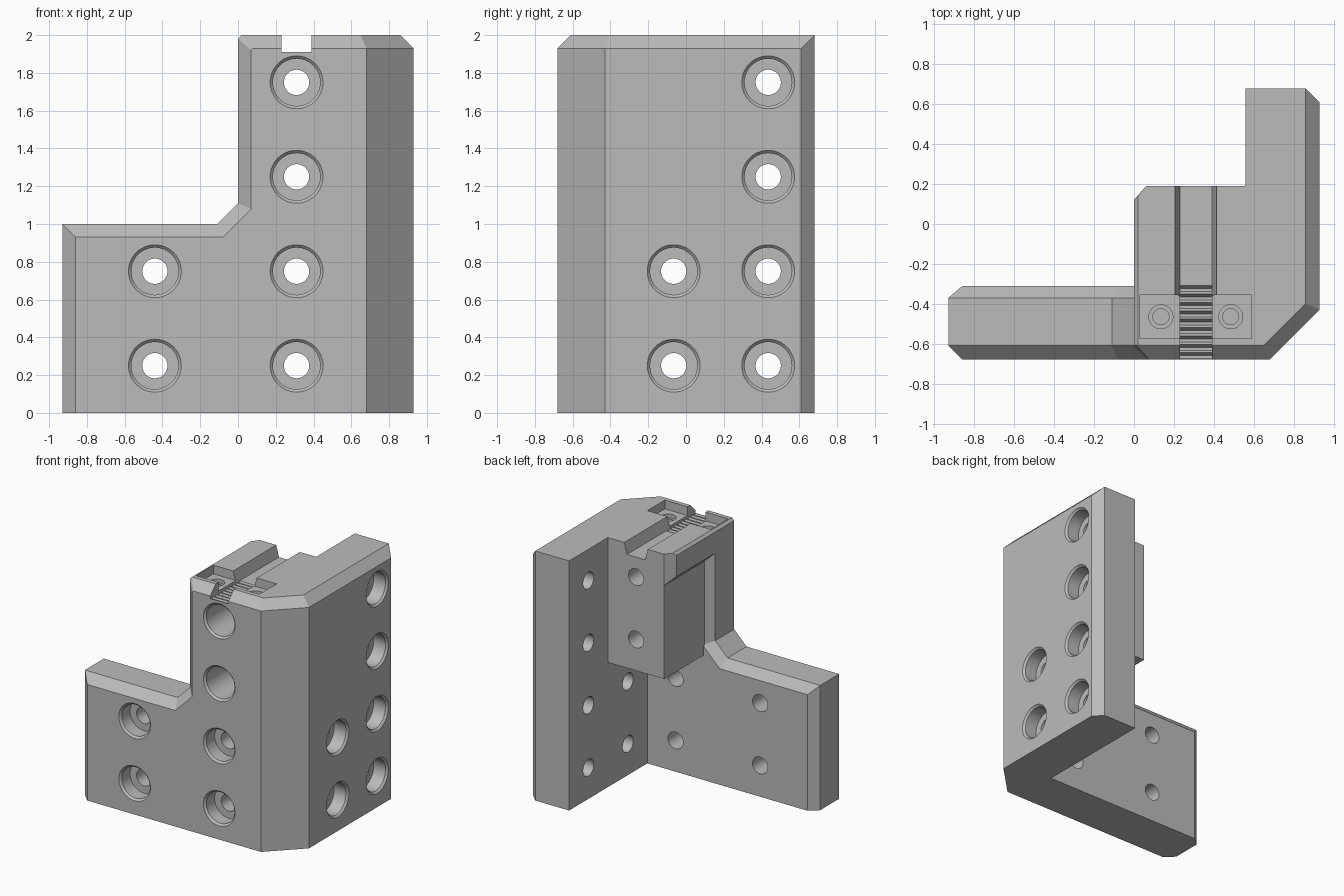
import bpy, bmesh, math
from mathutils import Vector, Matrix

cube = bpy.data.objects.get("Cube")
if cube:
    bpy.data.objects.remove(cube, do_unlink=True)

grey = bpy.data.materials.new("plain_grey")
grey.use_nodes = True
COLOR = (0.5, 0.5, 0.5, 1)
grey.diffuse_color = COLOR
grey.node_tree.nodes["Principled BSDF"].inputs["Base Color"].default_value = COLOR


def to_object(name, bm):
    bmesh.ops.recalc_face_normals(bm, faces=bm.faces)
    mesh = bpy.data.meshes.new(name)
    bm.to_mesh(mesh)
    bm.free()
    mesh.materials.append(grey)
    ob = bpy.data.objects.new(name, mesh)
    bpy.context.collection.objects.link(ob)
    return ob


def loft(name, rings):
    """Skin equal-length closed rings and cap both ends."""
    bm = bmesh.new()
    loops = [[bm.verts.new(p) for p in ring] for ring in rings]
    n = len(loops[0])
    for a, b in zip(loops, loops[1:]):
        for i in range(n):
            j = (i + 1) % n
            bm.faces.new((a[i], a[j], b[j], b[i]))
    bm.faces.new(loops[0])
    bm.faces.new(loops[-1])
    return to_object(name, bm)


def hull(name, levels):
    """Convex solid from plan outlines at given heights."""
    bm = bmesh.new()
    for z, outline in levels:
        for x, y in outline:
            bm.verts.new((x, y, z))
    res = bmesh.ops.convex_hull(bm, input=bm.verts)
    junk = [v for v in res["geom_interior"] if isinstance(v, bmesh.types.BMVert)]
    bmesh.ops.delete(bm, geom=junk, context="VERTS")
    bmesh.ops.dissolve_limit(bm, angle_limit=0.01, verts=bm.verts, edges=bm.edges)
    return to_object(name, bm)


def box(name, x0, x1, y0, y1, z0, z1):
    rect = [(x0, y0), (x1, y0), (x1, y1), (x0, y1)]
    return hull(name, [(z0, rect), (z1, rect)])


def lathe(name, origin, axis, profile, sides=48):
    """Stepped round cutter; profile holds (radius, depth along axis)."""
    turn = Vector((0, 0, 1)).rotation_difference(Vector(axis)).to_matrix().to_4x4()
    place = Matrix.Translation(origin) @ turn
    angles = [2 * math.pi * i / sides for i in range(sides)]
    return loft(name, [[place @ Vector((r * math.cos(a), r * math.sin(a), d))
                        for a in angles] for r, d in profile])


def combine(target, tool, operation):
    bpy.context.view_layer.objects.active = target
    mod = target.modifiers.new(operation, "BOOLEAN")
    mod.operation = operation
    mod.solver = "EXACT"
    mod.object = tool
    bpy.ops.object.modifier_apply(modifier=mod.name)
    bpy.data.objects.remove(tool, do_unlink=True)


# Stepped front plate, chamfered along front and back rims
full = [(-.93, 0), (-.93, 1), (-.11, 1), (0, 1.11), (0, 1.98), (.02, 2), (.6, 2), (.6, 0)]
inset = [(-.86, 0), (-.86, .93), (-.08, .93), (.07, 1.08), (.07, 1.92), (.08, 1.93),
         (.6, 1.93), (.6, 0)]
bracket = loft("corner_bracket", [[(x, y, z) for x, z in outline] for y, outline in
               ((-.68, inset), (-.61, full), (-.37, full), (-.31, inset))])

# Side plate with the angled front corner
plan = [(.56, -.68), (.68, -.68), (.93, -.43), (.93, .61), (.86, .68), (.56, .68)]
top = [(.56, -.61), (.65, -.61), (.86, -.40), (.86, .68), (.56, .68)]
combine(bracket, hull("side_plate", [(0, plan), (1.93, plan), (2, top)]), "UNION")

# Inner block with a slightly overhanging head
combine(bracket, box("inner_block", .06, .6, -.5, .19, 1, 1.9), "UNION")
neck = [(.06, -.5), (.06, .19), (.6, .19), (.6, -.5)]
head = [(0, -.5), (0, .12), (.06, .19), (.6, .19), (.6, -.5)]
crown = [(.02, -.5), (.02, .14), (.06, .19), (.6, .19), (.6, -.5)]
combine(bracket, hull("block_head", [(1.75, neck), (1.81, head), (1.98, head), (2, crown)]),
        "UNION")

# Counterbored screw holes
def screw_hole(origin, axis, seat, length):
    combine(bracket, lathe("screw_hole", origin, axis,
            [(.155, -.015), (.125, .015), (.125, seat), (.067, seat), (.067, length)]),
            "DIFFERENCE")


for row in range(4):
    z = .25 + row * .5
    deep = row > 1
    screw_hole((.31, -.68, z), (0, 1, 0), .62 if deep else .12, 1 if deep else .5)
    screw_hole((.93, .435, z), (-1, 0, 0), .12, .5)
    if not deep:
        screw_hole((-.44, -.68, z), (0, 1, 0), .12, .5)
        screw_hole((.93, -.065, z), (-1, 0, 0), .12, .5)

# Top slot: narrow at the front, flared behind
combine(bracket, box("front_slot", .23, .39, -.75, -.3, 1.91, 2.1), "DIFFERENCE")


def strip(x0, x1):
    return [(x0, -.36), (x1, -.36), (x1, .3), (x0, .3)]


combine(bracket, hull("rear_slot", [(1.91, strip(.23, .39)), (2.01, strip(.203, .417))]),
        "DIFFERENCE")

# Clamp pocket with two small screw holes
combine(bracket, box("clamp_pocket", .03, .59, -.575, -.355, 1.93, 2.1), "DIFFERENCE")
for x in (.135, .485):
    combine(bracket, lathe("clamp_hole", (x, -.465, 1.95), (0, 0, -1),
            [(.06, 0), (.06, .05), (.04, .05), (.04, .3)], 32), "DIFFERENCE")

# Serrated floor of the front slot
for i in range(9):
    y = -.66 + i * .042
    groove = loft("tooth_gap", [[(x, y - .018, 1.915), (x, y + .018, 1.915), (x, y, 1.885)]
                                for x in (.23, .39)])
    combine(bracket, groove, "DIFFERENCE")

bpy.ops.object.select_all(action="DESELECT")
bracket.select_set(True)
bpy.context.view_layer.objects.active = bracket
bpy.ops.object.shade_smooth_by_angle(angle=math.radians(25))
